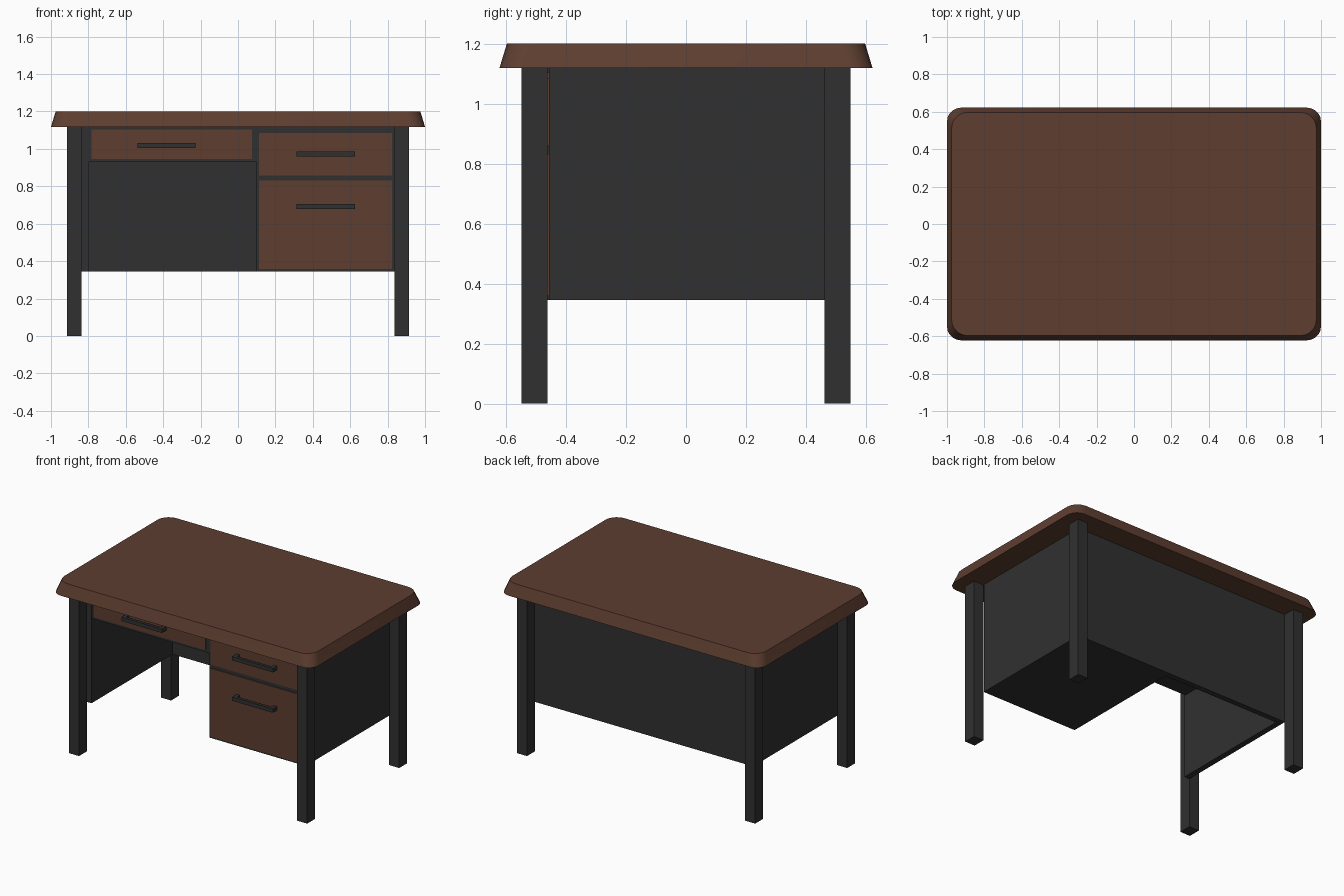
import bpy, bmesh, math

if "Cube" in bpy.data.objects:
    bpy.data.objects.remove(bpy.data.objects["Cube"])


def material(name, rgb):
    m = bpy.data.materials.new(name)
    m.diffuse_color = (*rgb, 1)
    m.use_nodes = True
    m.node_tree.nodes["Principled BSDF"].inputs["Base Color"].default_value = m.diffuse_color
    return m


BROWN = material("brown wood", (0.112, 0.048, 0.030))
GREY = material("dark grey", (0.030, 0.030, 0.030))


def add_object(name, bm, mat):
    bmesh.ops.recalc_face_normals(bm, faces=bm.faces)
    me = bpy.data.meshes.new(name)
    bm.to_mesh(me)
    bm.free()
    me.materials.append(mat)
    ob = bpy.data.objects.new(name, me)
    bpy.context.collection.objects.link(ob)
    return ob


def add_box(bm, x, y, z):
    """Add a box given (min, max) on each axis."""
    verts = bmesh.ops.create_cube(bm, size=1)["verts"]
    for v in verts:
        v.co = [lo + (c + 0.5) * (hi - lo) for c, (lo, hi) in zip(v.co, (x, y, z))]


def box(name, mat, x, y, z):
    bm = bmesh.new()
    add_box(bm, x, y, z)
    return add_object(name, bm, mat)


def rounded_ring(bm, hx, hy, r, z, steps=5):
    """Rounded rectangle of vertices, counter-clockwise."""
    ring = []
    for q, (sx, sy) in enumerate(((1, 1), (-1, 1), (-1, -1), (1, -1))):
        for i in range(steps + 1):
            a = (q + i / steps) * math.pi / 2
            ring.append(bm.verts.new((sx * (hx - r) + r * math.cos(a),
                                      sy * (hy - r) + r * math.sin(a), z)))
    return ring


# Desktop: rounded slab with sloping edge
bm = bmesh.new()
low = rounded_ring(bm, 1.0, 0.622, 0.075, 1.118)
high = rounded_ring(bm, 0.975, 0.597, 0.085, 1.2)
bm.faces.new(low)
bm.faces.new(high)
for i in range(len(low)):
    j = (i + 1) % len(low)
    bm.faces.new((low[i], low[j], high[j], high[i]))
add_object("desktop", bm, BROWN)
top = bpy.data.objects["desktop"]
bpy.context.view_layer.objects.active = top
top.select_set(True)
bpy.ops.object.shade_smooth_by_angle(angle=math.radians(30))
top.select_set(False)

# Four legs
for side, sx in (("left", -1), ("right", 1)):
    for end, sy in (("front", -1), ("back", 1)):
        box(f"{end}_{side}_leg", GREY, sorted((sx * 0.838, sx * 0.915)),
            sorted((sy * 0.462, sy * 0.548)), (0, 1.12))

# Panels and drawer housings
BOTTOM, TOP, FACE = 0.345, 1.12, -0.457
box("back_panel", GREY, (-0.84, 0.84), (0.425, 0.464), (BOTTOM, TOP))
box("left_side_panel", GREY, (-0.84, -0.80), (-0.464, 0.425), (BOTTOM, TOP))
box("drawer_cabinet", GREY, (0.10, 0.84), (FACE, 0.425), (BOTTOM, TOP))
box("pencil_drawer_housing", GREY, (-0.80, 0.10), (FACE, 0.425), (0.93, TOP))

# Drawer fronts with pull handles: x range, z range, handle centre
drawers = {
    "pencil_drawer": ((-0.782, 0.074), (0.947, 1.103), (-0.382, 1.018)),
    "upper_drawer": ((0.112, 0.823), (0.858, 1.085), (0.47, 0.972)),
    "lower_drawer": ((0.112, 0.823), (0.358, 0.832), (0.47, 0.692)),
}
for name, (xr, zr, (hx, hz)) in drawers.items():
    box(name + "_front", BROWN, xr, (-0.464, FACE + 0.002), zr)
    bm = bmesh.new()
    zb = (hz - 0.0135, hz + 0.0135)
    add_box(bm, (hx - 0.156, hx + 0.156), (-0.512, -0.492), zb)
    for s in (-1, 1):
        add_box(bm, sorted((hx + s * 0.156, hx + s * 0.132)), (-0.492, -0.462), zb)
    add_object(name + "_handle", bm, GREY)
